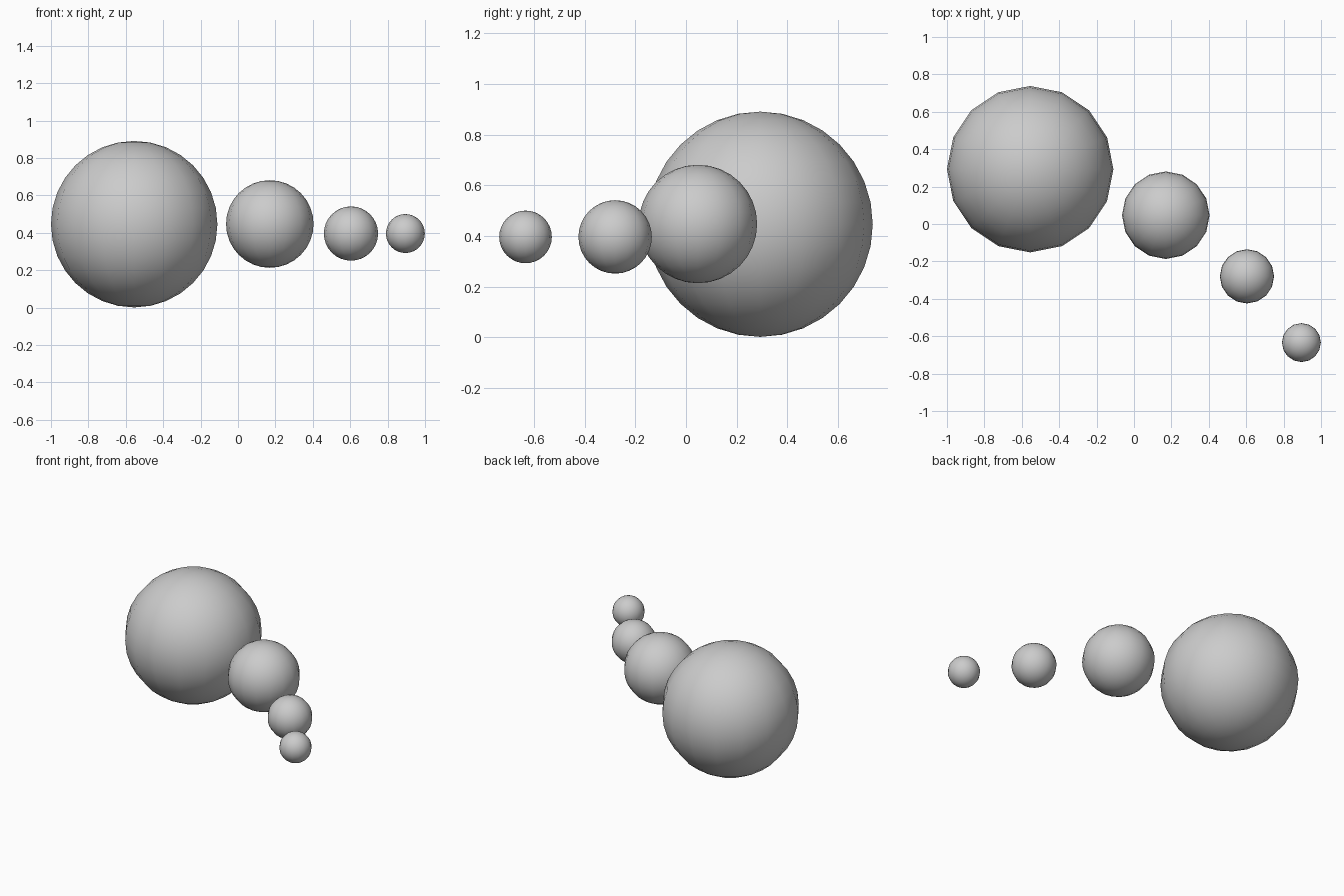
import bpy

if "Cube" in bpy.data.objects:
    bpy.data.objects.remove(bpy.data.objects["Cube"])

# Four smooth balls of shrinking size: name, radius, centre
BALLS = [
    ("large_ball", 0.445, (-0.555, 0.293, 0.446)),
    ("medium_ball", 0.234, (0.17, 0.047, 0.447)),
    ("small_ball", 0.145, (0.604, -0.28, 0.396)),
    ("tiny_ball", 0.104, (0.895, -0.634, 0.396)),
]


def add_ball(name, radius, centre):
    bpy.ops.mesh.primitive_uv_sphere_add(
        segments=16, ring_count=16, radius=radius, location=centre)
    ball = bpy.context.object
    ball.name = name
    bpy.ops.object.shade_smooth()


for spec in BALLS:
    add_ball(*spec)
